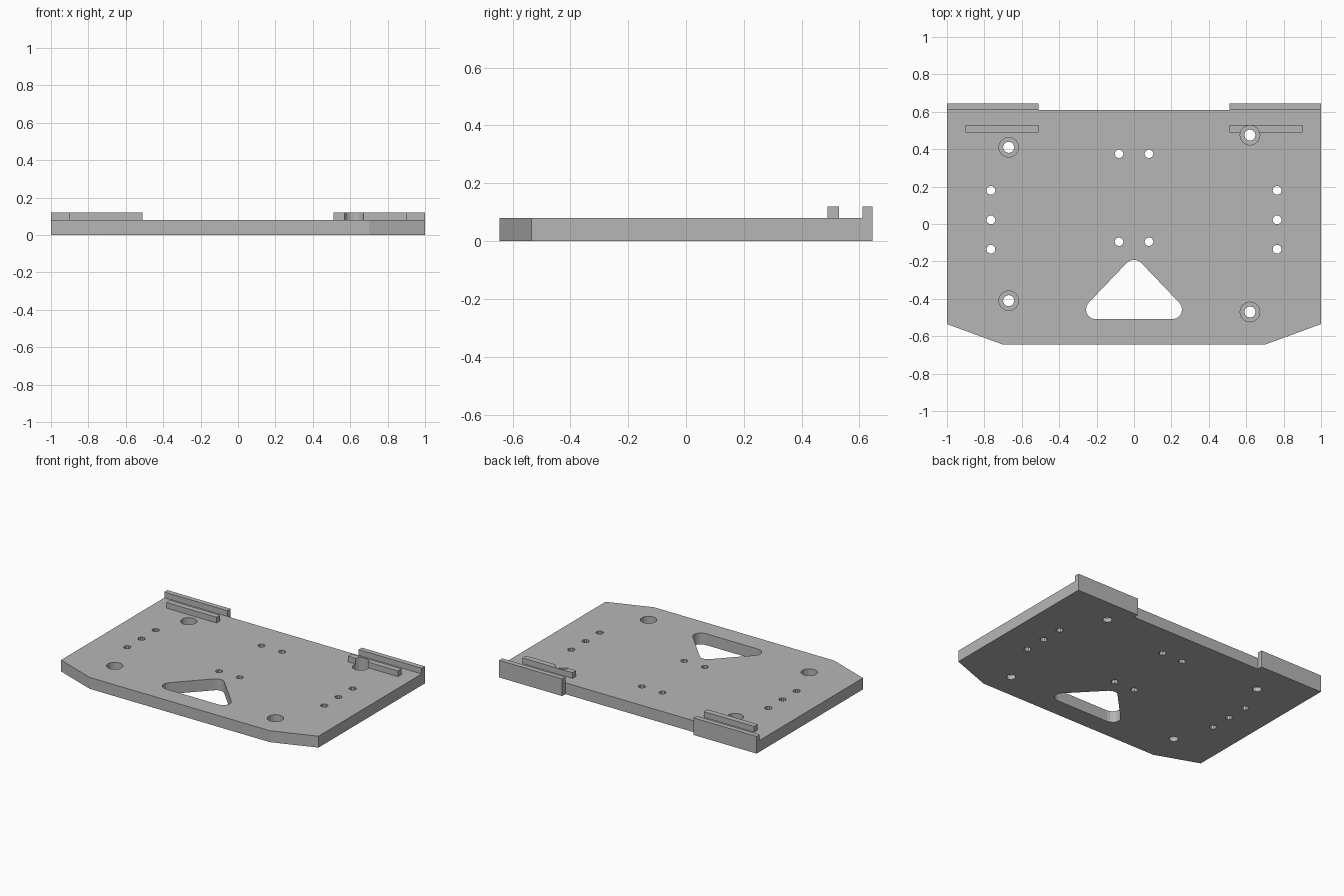
import bpy, bmesh, math

cube = bpy.data.objects.get("Cube")
if cube:
    bpy.data.objects.remove(cube, do_unlink=True)

grey = bpy.data.materials.new("light grey")
grey.use_nodes = True
colour = (0.47, 0.47, 0.47, 1)
grey.diffuse_color = colour
grey.node_tree.nodes["Principled BSDF"].inputs["Base Color"].default_value = colour

THICK, TOP = 0.08, 0.12


def prisms(name, outlines, z0, z1):
    """One object holding an upright prism for each outline."""
    bm = bmesh.new()
    for outline in outlines:
        face = bm.faces.new([bm.verts.new((x, y, z0)) for x, y in outline])
        out = bmesh.ops.extrude_face_region(bm, geom=[face])
        for v in out["geom"]:
            if isinstance(v, bmesh.types.BMVert):
                v.co.z = z1
    bmesh.ops.recalc_face_normals(bm, faces=bm.faces)
    mesh = bpy.data.meshes.new(name)
    bm.to_mesh(mesh)
    bm.free()
    mesh.materials.append(grey)
    obj = bpy.data.objects.new(name, mesh)
    bpy.context.collection.objects.link(obj)
    return obj


def rect(x0, x1, y0, y1):
    return [(x0, y0), (x1, y0), (x1, y1), (x0, y1)]


def arc(x, y, r, start, end, steps):
    angles = [math.radians(start + (end - start) * i / steps) for i in range(steps + 1)]
    return [(x + r * math.cos(a), y + r * math.sin(a)) for a in angles]


def circle(x, y, r, sides):
    return arc(x, y, r, 0, 360, sides)[:-1]


def combine(target, tool, operation):
    """Apply a boolean and discard the tool."""
    mod = target.modifiers.new("boolean", "BOOLEAN")
    mod.operation, mod.solver, mod.object = operation, "EXACT", tool
    bpy.context.view_layer.objects.active = target
    bpy.ops.object.modifier_apply(modifier=mod.name)
    bpy.data.objects.remove(tool, do_unlink=True)


# Base plate with chamfered front corners
half = [(0.7, -0.645), (1, -0.535), (1, 0.61)]
plate = prisms("base_plate", [half + [(-x, y) for x, y in reversed(half)]], 0, THICK)

# Rear lips and the inner rails in front of them
lips = prisms("rear_lips", [rect(-1, -0.51, 0.61, 0.645), rect(0.51, 1, 0.61, 0.645)], 0, TOP)
rails = prisms("inner_rails", [rect(-0.9, -0.51, 0.49, 0.53), rect(0.51, 0.9, 0.49, 0.53)],
               THICK / 2, TOP)
combine(plate, lips, "UNION")
combine(plate, rails, "UNION")

# Through holes: screws, pilot holes and the rounded triangular window
screws = [(-0.67, 0.41), (-0.67, -0.41), (0.62, 0.475), (0.62, -0.47)]
holes = [circle(x, y, 0.03, 12) for x, y in screws]
for side in (-1, 1):
    holes += [circle(side * 0.765, y, 0.024, 10) for y in (0.18, 0.022, -0.135)]
    holes += [circle(side * 0.08, y, 0.024, 8) for y in (0.375, -0.095)]
window = (arc(0.205, -0.457, 0.052, -90, 45, 6) + arc(0, -0.243, 0.052, 45, 135, 4)
          + arc(-0.205, -0.457, 0.052, 135, 270, 6))
combine(plate, prisms("hole_cutter", holes + [window], -0.1, 0.3), "DIFFERENCE")

# Counterbores for the screw heads
bores = [circle(x, y, 0.053, 16) for x, y in screws]
combine(plate, prisms("counterbore_cutter", bores, 0.03, 0.3), "DIFFERENCE")
